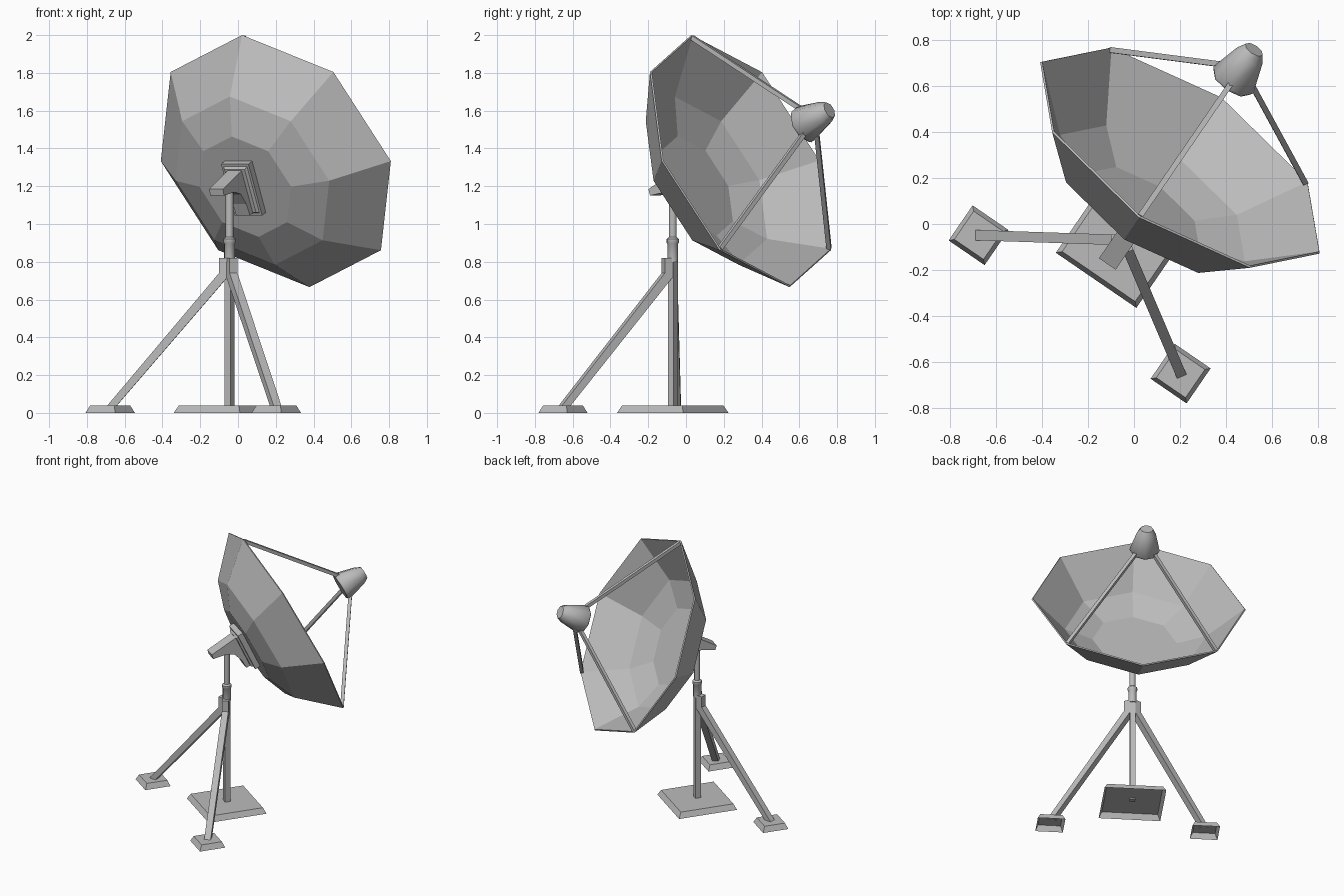
import bpy, bmesh, math
from mathutils import Matrix, Vector

cube = bpy.data.objects.get("Cube")
if cube:
    bpy.data.objects.remove(cube, do_unlink=True)

grey = bpy.data.materials.new("light grey metal")
grey.use_nodes = True
colour = (0.5, 0.5, 0.5, 1)
grey.diffuse_color = colour
grey.node_tree.nodes["Principled BSDF"].inputs["Base Color"].default_value = colour

# Stand frame: origin under the mast, +y along the dish heading
STAND = Matrix.Translation((-0.045, -0.07, 0)) @ Matrix.Rotation(math.radians(-34.4), 4, 'Z')
# Dish frame: origin at the rim centre, z along the dish axis, y downwards
TILT = math.radians(25.3)
DISH = STAND @ Matrix.Translation((0, 0.434, 1.333)) @ Matrix.Rotation(TILT - math.pi / 2, 4, 'X')
RIM = 0.738


def finish(name, bm, frame, smooth=None):
    bmesh.ops.recalc_face_normals(bm, faces=bm.faces)
    mesh = bpy.data.meshes.new(name)
    bm.to_mesh(mesh)
    bm.free()
    mesh.materials.append(grey)
    mesh.transform(frame)
    obj = bpy.data.objects.new(name, mesh)
    bpy.context.collection.objects.link(obj)
    if smooth:
        bpy.ops.object.select_all(action='DESELECT')
        obj.select_set(True)
        bpy.context.view_layer.objects.active = obj
        bpy.ops.object.shade_smooth_by_angle(angle=math.radians(smooth))
    return obj


def lathe(name, profile, sides, frame, caps=(True, True), smooth=None):
    """Rings of (radius, height) joined around z."""
    bm = bmesh.new()
    angles = [2 * math.pi * i / sides for i in range(sides)]
    rings = [[bm.verts.new((r * math.cos(a), r * math.sin(a), z)) for a in angles]
             for r, z in profile]
    for low, high in zip(rings, rings[1:]):
        for i in range(sides):
            j = (i + 1) % sides
            bm.faces.new((low[i], low[j], high[j], high[i]))
    for cap, ring in zip(caps, (rings[0], rings[-1])):
        if cap:
            bm.faces.new(ring)
    return finish(name, bm, frame, smooth)


def prism(name, outline, width, frame):
    """Outline in the y-z plane, extruded evenly along x."""
    bm = bmesh.new()
    face = bm.faces.new([bm.verts.new((-width / 2, y, z)) for y, z in outline])
    new = bmesh.ops.extrude_face_region(bm, geom=[face])["geom"]
    verts = [v for v in new if isinstance(v, bmesh.types.BMVert)]
    bmesh.ops.translate(bm, verts=verts, vec=(width, 0, 0))
    return finish(name, bm, frame)


def frustum(name, w, d, z0, z1, inset, frame, bottom=True):
    """Rectangular block narrowing from z0 to z1."""
    bm = bmesh.new()
    corners = [(-1, -1), (1, -1), (1, 1), (-1, 1)]
    low = [bm.verts.new((x * w / 2, y * d / 2, z0)) for x, y in corners]
    high = [bm.verts.new((x * (w / 2 - inset), y * (d / 2 - inset), z1)) for x, y in corners]
    for i in range(4):
        j = (i + 1) % 4
        bm.faces.new((low[i], low[j], high[j], high[i]))
    bm.faces.new(high)
    if bottom:
        bm.faces.new(low)
    return finish(name, bm, frame)


def beam(name, start, end, size, frame):
    a, b = Vector(start), Vector(end)
    aim = (b - a).to_track_quat('Z', 'Y').to_matrix().to_4x4()
    return frustum(name, size, size, 0, (b - a).length, 0, frame @ Matrix.Translation(a) @ aim)


# Faceted reflector with a thin shell
dish = lathe("dish", [(0.294, -0.317), (0.493, -0.243), (RIM, 0)], 8, DISH, (True, False))
shell = dish.modifiers.new("shell", 'SOLIDIFY')
shell.thickness = 0.01
shell.offset = -1

# Feed horn and its three struts
lathe("feed_horn", [(0.095, 0.44), (0.105, 0.455), (0.066, 0.595), (0.045, 0.632)], 8, DISH, smooth=50)
for k, degrees in enumerate((-90, 45, 135)):
    a = math.radians(degrees)
    out = Vector((math.cos(a), math.sin(a), 0))
    beam(f"feed_strut_{k + 1}", out * (RIM - 0.015), out * 0.075 + Vector((0, 0, 0.475)), 0.024, DISH)

# Mounting plate and hooked bracket behind the dish
frustum("mount_plate", 0.176, 0.3, -0.31, -0.355, 0, DISH)
frustum("mount_plate_step", 0.15, 0.27, -0.355, -0.37, 0.01, DISH)
prism("mount_bracket", [(-0.12, -0.36), (-0.105, -0.57), (-0.07, -0.575), (-0.045, -0.48),
                        (-0.01, -0.43), (0.06, -0.405), (0.13, -0.4), (0.13, -0.36)], 0.088, DISH)

# Mast: turned tube with a collar above a square column
lathe("mast_tube", [(0.028, 0.8), (0.028, 0.895), (0.033, 0.902), (0.033, 0.92),
                    (0.021, 0.93), (0.021, 1.17)], 12, STAND, smooth=35)
frustum("mast_column", 0.038, 0.038, 0.03, 0.82, 0, STAND)
frustum("mast_foot", 0.425, 0.425, 0, 0.04, 0.02, STAND, bottom=False)

# Two bent rear legs with hollow feet
leg_outline = [(0.0, 0.82), (0.055, 0.82), (0.055, 0.74), (0.65, 0.035), (0.6, 0.035), (0.0, 0.73)]
for side, name in ((1, "left"), (-1, "right")):
    turn = Matrix.Rotation(math.pi + side * math.radians(57.5), 4, 'Z')
    prism(name + "_leg", leg_outline, 0.045, STAND @ turn)
    spot = turn @ Vector((0, 0.632, 0))
    frustum(name + "_foot", 0.19, 0.185, 0, 0.04, 0.018, STAND @ Matrix.Translation(spot), bottom=False)
